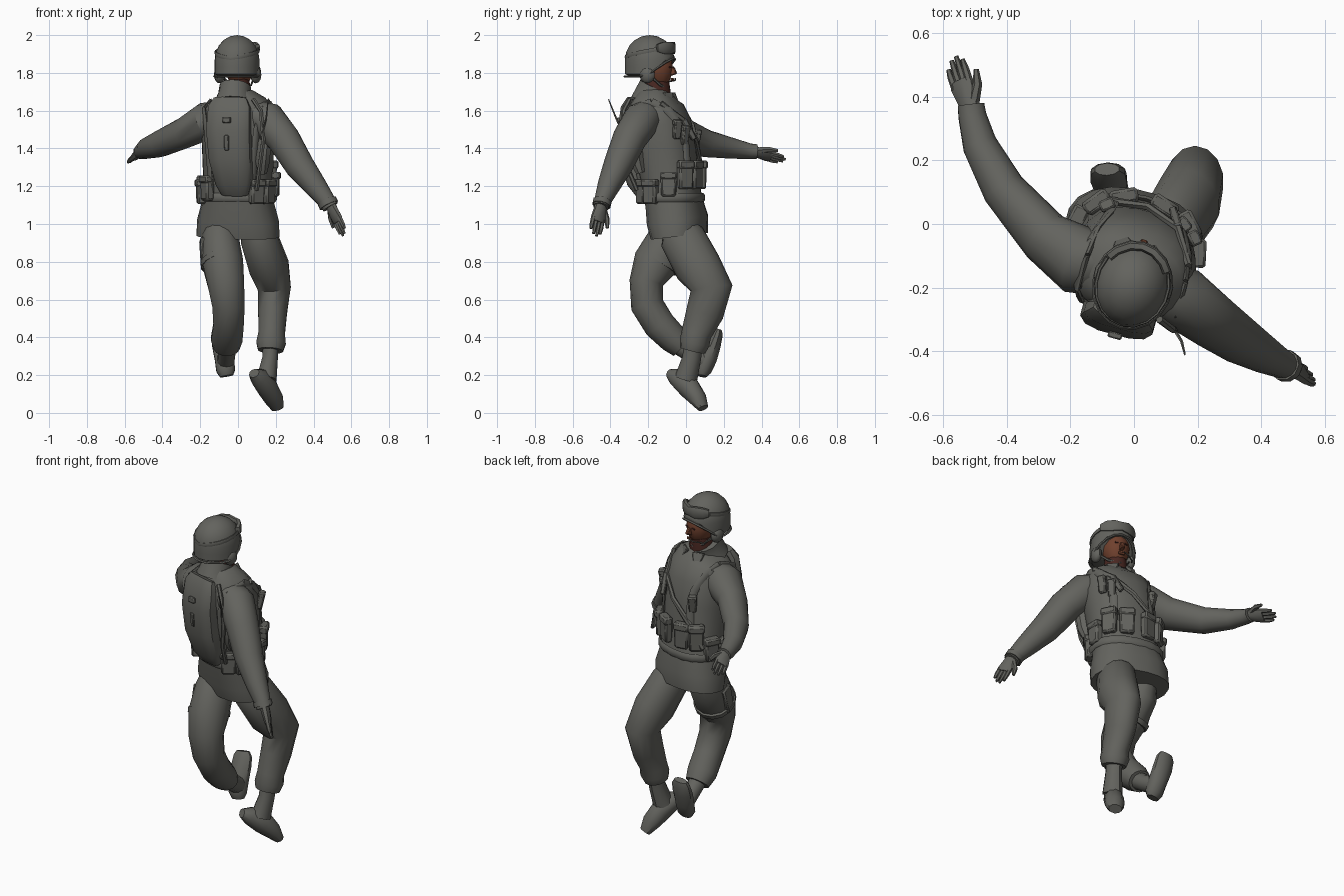
import bpy, bmesh, math
from mathutils import Vector, Matrix

if "Cube" in bpy.data.objects:
    bpy.data.objects.remove(bpy.data.objects["Cube"])

def material(name, rgb):
    m = bpy.data.materials.new(name)
    m.diffuse_color = (*rgb, 1)
    m.use_nodes = True
    m.node_tree.nodes["Principled BSDF"].inputs["Base Color"].default_value = m.diffuse_color
    return m

CLOTH = material("grey_cloth", (0.125, 0.125, 0.112))
SKIN = material("brown_skin", (0.16, 0.052, 0.027))
SCARF = material("dark_red_brown", (0.065, 0.02, 0.015))

def finish(name, bm, mat):
    bmesh.ops.recalc_face_normals(bm, faces=bm.faces)
    me = bpy.data.meshes.new(name)
    bm.to_mesh(me)
    bm.free()
    me.materials.append(mat)
    ob = bpy.data.objects.new(name, me)
    bpy.context.collection.objects.link(ob)
    return ob

def tube(name, pts, mat=CLOTH, n=10, ref=(1, 0, 0), power=1.0, closed=False):
    """Loft of ovals (x, y, z, half width along ref, half depth) along a path."""
    bm = bmesh.new()
    P = [Vector(p[:3]) for p in pts]
    k = len(P)
    rings = []
    for i, p in enumerate(pts):
        if closed:
            t = P[(i + 1) % k] - P[i - 1]
        else:
            t = P[min(i + 1, k - 1)] - P[max(i - 1, 0)]
        t.normalize()
        r = Vector(ref[i] if isinstance(ref, list) else ref)
        u = (r - t * r.dot(t)).normalized()
        v = t.cross(u)
        ring = []
        for j in range(n):
            a = math.tau * (j + 0.5) / n
            c, s = math.cos(a), math.sin(a)
            c, s = [math.copysign(abs(q) ** power, q) for q in (c, s)]
            ring.append(bm.verts.new(P[i] + u * c * p[3] + v * s * p[4]))
        rings.append(ring)
    for i in range(k if closed else k - 1):
        a, b = rings[i], rings[(i + 1) % k]
        for j in range(n):
            bm.faces.new((a[j], a[(j + 1) % n], b[(j + 1) % n], b[j]))
    if not closed:
        bm.faces.new(rings[0])
        bm.faces.new(rings[-1])
    return finish(name, bm, mat)

def box(name, loc, size, yaw=0, tilt=0, taper=1.0, mat=CLOTH):
    bm = bmesh.new()
    bmesh.ops.create_cube(bm, size=1)
    for v in bm.verts:
        f = taper if v.co.z < 0 else 1
        v.co = Vector((v.co.x * size[0] * f, v.co.y * size[1] * f, v.co.z * size[2]))
    bmesh.ops.bevel(bm, geom=bm.edges[:], offset=min(size) * 0.2, segments=1, affect='EDGES')
    bm.transform(Matrix.Translation(loc) @ Matrix.Rotation(yaw, 4, 'Z') @ Matrix.Rotation(tilt, 4, 'X'))
    return finish(name, bm, mat)

def ball(name, loc, rad, mat=CLOTH, yaw=0, shape=None, seg=14):
    bm = bmesh.new()
    bmesh.ops.create_uvsphere(bm, u_segments=seg, v_segments=10, radius=1)
    for v in bm.verts:
        if shape:
            v.co = shape(v.co)
        v.co = Vector(a * b for a, b in zip(v.co, rad))
    bm.transform(Matrix.Translation(loc) @ Matrix.Rotation(yaw, 4, 'Z'))
    return finish(name, bm, mat)

YAW = math.radians(-15)
SIDE = (math.cos(YAW), math.sin(YAW), 0)

# Jacket body: x, y, z, half width, half depth
BODY = [(0, -.035, .935, .222, .14), (0, -.045, 1.02, .218, .155), (0, -.065, 1.12, .19, .145),
        (0, -.09, 1.25, .185, .15), (0, -.115, 1.4, .19, .165), (0, -.14, 1.52, .195, .165),
        (0, -.16, 1.6, .185, .145), (0, -.17, 1.65, .15, .115), (-.01, -.17, 1.69, .085, .085)]
tube("jacket", BODY, n=20, ref=SIDE, power=0.85)

def on_body(deg, z, off=0.0):
    """Point on the jacket; 0 degrees is the chest, 90 the right side."""
    for a, b in zip(BODY, BODY[1:]):
        if z <= b[2]:
            break
    f = (z - a[2]) / (b[2] - a[2])
    x, y, _, rx, ry = [p + (q - p) * f for p, q in zip(a, b)]
    t = math.radians(deg)
    s, c = [math.copysign(abs(q) ** 0.85, q) for q in (math.sin(t), math.cos(t))]
    out = Matrix.Rotation(YAW, 3, 'Z') @ Vector((s * (rx + off), c * (ry + off), 0))
    return Vector((x, y, z)) + out, out.normalized()

def strap(name, way, width=.02, thick=.009, closed=False, off=.008):
    spots = [on_body(d, z, off) for d, z in way]
    tube(name, [(*p, thick, width) for p, _ in spots], n=6, ref=[tuple(o) for _, o in spots], closed=closed)

def pouch(name, deg, z, size, off=.015, tilt=0):
    p, o = on_body(deg, z, off)
    yaw = math.atan2(-o.x, o.y)
    box(name, p, size, yaw, tilt, 0.92)
    top = p + Vector((0, 0, size[2] * .36)) + o * .006
    box(name + "_flap", top, (size[0] * 1.06, size[1] * 1.02, size[2] * .3), yaw, tilt)

# Webbing: belt, shoulder straps, sling
strap("waist_belt", [(d, 1.14) for d in range(0, 360, 20)], .024, .01, True)
for s, n in ((1, "right"), (-1, "left")):
    strap(n + "_front_strap", [(s * 32, 1.3), (s * 30, 1.42), (s * 33, 1.52), (s * 48, 1.6), (s * 80, 1.645)], .022)
    strap(n + "_back_strap", [(s * 80, 1.645), (s * 120, 1.61), (s * 140, 1.5), (s * 145, 1.3), (s * 150, 1.15)], .02)
strap("sling", [(-60, 1.2), (-35, 1.32), (0, 1.45), (25, 1.55), (60, 1.64)], .016, .012, off=.02)

# Ammunition pouches on the chest, utility pouches round the belt
for i, d in enumerate((-46, -18, 12, 42)):
    pouch("chest_pouch_%d" % i, d, 1.26, (.085, .045, .15))
for i, (d, z) in enumerate(((78, 1.21), (112, 1.17), (140, 1.17), (-78, 1.19), (-112, 1.17), (-140, 1.19))):
    pouch("belt_pouch_%d" % i, d, z, (.085, .05, .13), .008)
for i, (d, z) in enumerate(((-34, 1.45), (30, 1.47), (45, 1.5))):
    pouch("small_pouch_%d" % i, d, z, (.045, .035, .1), .014, -.2)
box("torch", on_body(20, 1.5, .025)[0], (.025, .03, .12), .3, .5)

# Rucksack with seam, pocket and hose
tube("rucksack", [(-.04, -.275, 1.665, .09, .025), (-.045, -.29, 1.62, .115, .04), (-.05, -.295, 1.5, .12, .055),
                  (-.04, -.28, 1.35, .115, .06), (-.02, -.25, 1.22, .1, .055), (-.015, -.225, 1.16, .075, .035)],
     n=12, ref=SIDE, power=0.65)
box("rucksack_buckle", (-.06, -.342, 1.43), (.025, .02, .08), YAW, .12)
box("rucksack_tag", (-.06, -.35, 1.55), (.045, .02, .03), YAW)
HOSE = [(.08, -.3, 1.66), (.12, -.33, 1.6), (.135, -.33, 1.45), (.115, -.31, 1.3), (.1, -.26, 1.18)]
tube("hose", [(*p, .012, .012) for p in HOSE], n=6)
tube("right_side_pack", [(.14, -.26, 1.47, .03, .03), (.14, -.27, 1.43, .04, .04), (.13, -.26, 1.33, .04, .04),
                         (.13, -.24, 1.27, .025, .025)], n=8)
tube("antenna", [(.12, -.32, 1.45, .006, .006), (.15, -.37, 1.56, .005, .005), (.16, -.41, 1.66, .003, .003)], n=5)

# Sleeves
tube("left_sleeve", [(-.09, -.14, 1.565, .09, .09), (-.17, -.115, 1.545, .1, .11), (-.28, -.04, 1.485, .08, .09),
                     (-.41, .11, 1.425, .068, .073), (-.485, .25, 1.4, .055, .055), (-.508, .34, 1.385, .045, .042),
                     (-.512, .375, 1.383, .043, .04)], n=12, ref=(1, -.4, 0))
tube("right_sleeve", [(.08, -.2, 1.58, .09, .08), (.155, -.235, 1.55, .1, .1), (.24, -.3, 1.45, .09, .09),
                      (.325, -.36, 1.31, .078, .08), (.41, -.41, 1.2, .06, .062), (.475, -.445, 1.115, .043, .046),
                      (.49, -.45, 1.09, .042, .045)], n=12, ref=(0, 1, 0))

def hand(name, wrist, d, across):
    """Gloved hand; across points to the thumb side."""
    w, d, a = Vector(wrist), Vector(d).normalized(), Vector(across)
    a = (a - d * a.dot(d)).normalized()
    at = lambda l, s: tuple(w + d * l + a * s)
    tube(name + "_palm", [(*at(-.03, 0), .03, .027), (*at(.03, 0), .037, .026), (*at(.085, -.003), .044, .021),
                          (*at(.1, -.003), .04, .017)], n=8, ref=tuple(a))
    for i, (s, l) in enumerate(((.027, .16), (.008, .178), (-.013, .172), (-.034, .15))):
        tube("%s_finger_%d" % (name, i), [(*at(.08, s * .95), .012, .014), (*at(.125, s), .011, .013),
                                          (*at(l, s), .007, .008)], n=6, ref=tuple(a))
    tube(name + "_thumb", [(*at(.02, .02), .018, .018), (*at(.065, .052), .015, .015), (*at(.11, .064), .008, .009)],
         n=6, ref=tuple(a))

hand("left_hand", (-.512, .36, 1.385), (-.05, .155, -.045), (.8, .2, .55))
hand("right_hand", (.49, -.45, 1.1), (.07, -.03, -.16), (-.55, .8, 0))
tube("wrist_watch", [(.47, -.442, 1.123, .05, .053), (.482, -.448, 1.098, .05, .053)], n=10, ref=(0, 1, 0))

# Trousers
tube("right_trouser", [(.1, -.03, .99, .08, .09), (.11, -.02, .93, .1, .12), (.165, .065, .77, .108, .125),
                       (.192, .135, .66, .09, .112), (.183, .1, .53, .078, .1), (.178, .055, .42, .072, .08),
                       (.175, .045, .37, .08, .08), (.172, .035, .33, .068, .068)], n=14)
tube("left_trouser", [(-.1, -.05, .99, .08, .09), (-.095, -.08, .92, .1, .12), (-.08, -.165, .79, .11, .118),
                      (-.065, -.21, .69, .1, .09), (-.05, -.205, .57, .088, .088), (-.05, -.14, .465, .082, .085),
                      (-.06, -.065, .39, .085, .078), (-.06, -.02, .345, .07, .062)], n=14)

# Boots
tube("right_boot_shaft", [(.172, .04, .37, .045, .05), (.17, .03, .29, .043, .05), (.152, .0, .18, .055, .06)])
tube("right_boot_foot", [(.085, -.085, .21, .032, .025), (.11, -.05, .19, .05, .05), (.155, .015, .135, .054, .062),
                         (.188, .062, .075, .055, .047), (.208, .09, .025, .037, .027)], ref=(1, -.5, 0))
tube("left_boot_shaft", [(-.058, -.04, .36, .05, .05), (-.06, .03, .31, .047, .047), (-.065, .1, .27, .047, .05)])
tube("left_boot_foot", [(-.06, .085, .195, .037, .025), (-.065, .09, .225, .052, .045), (-.072, .115, .29, .054, .05),
                        (-.08, .145, .36, .06, .04), (-.082, .165, .415, .056, .03), (-.085, .172, .44, .04, .02)])

# Thigh holster
box("holster", (-.18, -.13, .84), (.04, .08, .17), .1, -.35, .8)
tube("holster_strap", [(-.088, -.145, .81, .114, .125), (-.083, -.158, .785, .113, .123)], n=14)

# Head, scarf and open collar
tube("scarf", [(-.005, -.165, 1.66, .07, .08), (.003, -.155, 1.71, .066, .074), (0, -.155, 1.765, .058, .065)],
     SCARF, 12, SIDE)
tube("collar", [(-.02, -.195, 1.645, .105, .1), (-.018, -.18, 1.69, .086, .092), (-.014, -.163, 1.728, .084, .088)],
     n=14, ref=SIDE)
for s in (-1, 1):
    box("collar_flap", on_body(s * 24, 1.67, .005)[0], (.07, .02, .055), YAW - s * .5, .5, .6)
HEAD = Vector((-.005, -.192, 1.87))
def jaw(c):
    f = 1 + min(c.z, 0) * .2
    return Vector((c.x * f, c.y * f + (-.16 * c.z if c.z < 0 else 0), c.z))
ball("face", (.005, -.155, 1.825), (.078, .088, .108), SKIN, YAW, jaw)

def on_head(deg, z, rx, ry):
    t = math.radians(deg)
    return HEAD + Matrix.Rotation(YAW, 3, 'Z') @ Vector((math.sin(t) * rx, math.cos(t) * ry, z))

box("nose", on_head(0, -.062, .1, .126), (.02, .03, .038), YAW, .3, 1.2, SKIN)
box("mouth", on_head(0, -.105, .1, .124), (.036, .009, .014), YAW, 0, 1, SKIN)
for s in (-1, 1):
    box("eye", on_head(s * 16, -.04, .1, .126), (.02, .006, .008), YAW - s * .2, 0, 1, SCARF)

# Helmet: dome with a skirt raised over the face
def dome(c):
    z = max(c.z, -.72)
    r = 1.0 if c.z > 0 else min(1.0 / max(math.hypot(c.x, c.y), .01), 1.25)
    x, y = c.x * r, c.y * r
    if y > .1 and z < 0:
        z = max(z, -.72 + (y - .1) * 1.0)
    return Vector((x, y, z))
ball("helmet", HEAD, (.118, .133, .13), CLOTH, YAW, dome, 18)
tube("helmet_rim", [(*on_head(d, -.088 + .105 * max(0, math.cos(math.radians(d)) - .1), .117, .132), .006, .01)
                    for d in range(0, 360, 20)], n=6, ref=(0, 0, 1), closed=True)
for s, n in ((1, "right"), (-1, "left")):
    ball(n + "_ear_cup", on_head(s * 84, -.08, .1, .12), (.028, .042, .045), yaw=YAW, seg=10)
    tube(n + "_chin_strap", [(*on_head(s * d, z, rx, ry), .005, .007) for d, z, rx, ry in
                             ((75, -.09, .09, .12), (45, -.135, .08, .105), (0, -.155, .07, .105))], n=6)
tube("microphone_boom", [(*on_head(-d, z, .105, .138), .004, .004) for d, z in
                         ((80, -.09), (50, -.115), (20, -.11), (5, -.1))], n=6)

# Goggles resting on the helmet front
tube("goggles", [(*on_head(d, .062, .112, .125), w, .015) for d, w in
                 ((-58, .02), (-42, .032), (-20, .034), (0, .026), (20, .034), (42, .032), (58, .02))],
     n=8, ref=(0, 0, 1), power=.6)
tube("goggle_strap", [(*on_head(d, .055 - .05 * (1 - abs(180 - d) / 120), .114, .129), .012, .006)
                      for d in range(60, 301, 20)], n=6, ref=(0, 0, 1))

# Smooth shading with sharp creases kept
bpy.ops.object.select_all(action='SELECT')
bpy.context.view_layer.objects.active = bpy.context.selected_objects[0]
bpy.ops.object.shade_smooth_by_angle(angle=math.radians(40))
